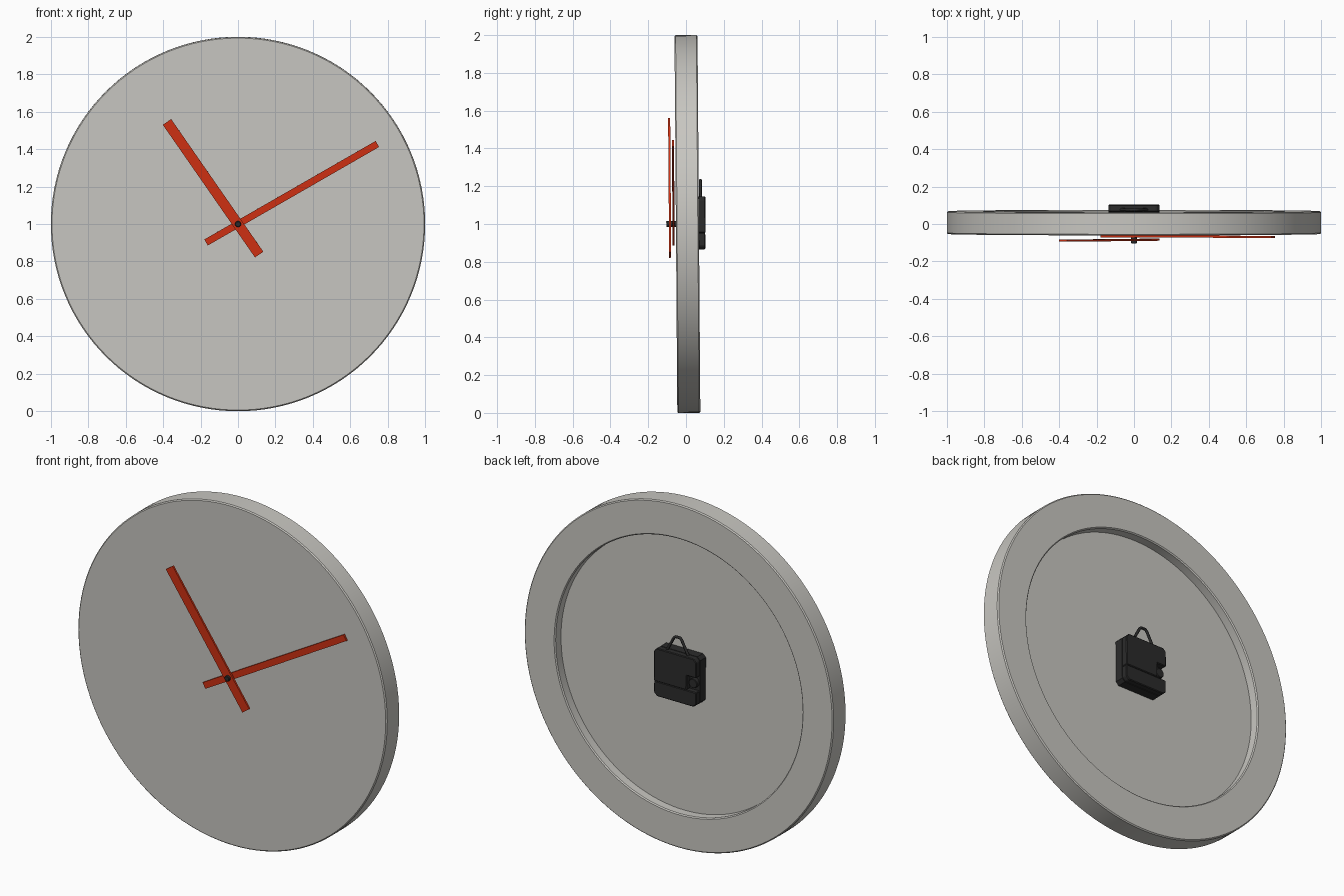
import bpy, bmesh, math
from mathutils import Matrix, Vector

cube = bpy.data.objects.get("Cube")
if cube:
    bpy.data.objects.remove(cube, do_unlink=True)


def material(name, rgb):
    m = bpy.data.materials.new(name)
    m.use_nodes = True
    m.diffuse_color = (*rgb, 1)
    m.node_tree.nodes["Principled BSDF"].inputs["Base Color"].default_value = (*rgb, 1)
    return m


GREY = material("warm grey", (0.58, 0.57, 0.535))
ORANGE = material("burnt orange", (0.62, 0.03, 0.006))
BLACK = material("soft black", (0.024, 0.024, 0.024))

# The clock leans very slightly forward about its centre
PLACE = Matrix.Translation((0, 0.0075, 1)) @ Matrix.Rotation(0.0075, 4, 'X')


def finish(name, bm, mat, smooth=False):
    bmesh.ops.recalc_face_normals(bm, faces=bm.faces)
    me = bpy.data.meshes.new(name)
    bm.to_mesh(me)
    bm.free()
    ob = bpy.data.objects.new(name, me)
    bpy.context.collection.objects.link(ob)
    me.materials.append(mat)
    ob.matrix_world = PLACE
    if smooth:
        bpy.ops.object.select_all(action='DESELECT')
        ob.select_set(True)
        bpy.context.view_layer.objects.active = ob
        bpy.ops.object.shade_smooth_by_angle(angle=math.radians(35))
    return ob


def lathe(name, profile, mat, steps, centre=(0, 0)):
    """Spin (radius, y) points about the y axis."""
    bm = bmesh.new()
    vs = [bm.verts.new((r, y, 0)) for r, y in profile]
    es = [bm.edges.new(p) for p in zip(vs, vs[1:])]
    bmesh.ops.spin(bm, geom=vs + es, cent=(0, 0, 0), axis=(0, 1, 0),
                   angle=math.tau, steps=steps)
    bmesh.ops.remove_doubles(bm, verts=bm.verts, dist=1e-5)
    bmesh.ops.translate(bm, verts=bm.verts, vec=(centre[0], 0, centre[1]))
    return finish(name, bm, mat, True)


def plate(name, outline, y0, y1, mat, bevel=0):
    """Extrude an (x, z) outline from y0 to y1."""
    bm = bmesh.new()
    face = bm.faces.new([bm.verts.new((x, y0, z)) for x, z in outline])
    out = bmesh.ops.extrude_face_region(bm, geom=[face])
    new = [v for v in out["geom"] if isinstance(v, bmesh.types.BMVert)]
    bmesh.ops.translate(bm, verts=new, vec=(0, y1 - y0, 0))
    ob = finish(name, bm, mat)
    if bevel:
        mod = ob.modifiers.new("edge", 'BEVEL')
        mod.width, mod.segments = bevel, 1
    return ob


def hand(name, degrees, tip, tail, width, y0, y1):
    d = Vector((math.cos(math.radians(degrees)), math.sin(math.radians(degrees))))
    n = Vector((-d.y, d.x)) * width / 2
    plate(name, [d * tip + n, d * tip - n, -d * tail - n, -d * tail + n], y0, y1, ORANGE)


# Round body with a recessed back
lathe("clock_body", [(0, -0.061), (0.994, -0.061), (1, -0.055), (1, 0.055),
                     (0.994, 0.061), (0.806, 0.061), (0.8, 0.055),
                     (0.8, 0.006), (0, 0.006)], GREY, 128)

# Hands and their spindle
hand("minute_hand", 29.9, 0.859, 0.197, 0.037, -0.079, -0.068)
hand("hour_hand", 124.8, 0.665, 0.198, 0.054, -0.098, -0.087)
lathe("spindle", [(0, -0.112), (0.013, -0.112), (0.016, -0.109),
                  (0.016, -0.06), (0, -0.06)], BLACK, 24)

# Movement case: base, notched upper cover and battery lid
L, R, BOTTOM, TOP = -0.137, 0.137, -0.135, 0.145
SEAM, NOTCH_TOP, NOTCH_X, c = -0.048, 0.037, -0.075, 0.018
plate("movement_base", [(L, BOTTOM + c), (L + c, BOTTOM), (R - c, BOTTOM), (R, BOTTOM + c),
                        (R, TOP - c), (R - c, TOP), (L + c, TOP), (L, TOP - c)],
      0.006, 0.058, BLACK)
plate("movement_cover", [(NOTCH_X, SEAM), (R, SEAM), (R, TOP - c), (R - c, TOP),
                         (L + c, TOP), (L, TOP - c), (L, NOTCH_TOP), (NOTCH_X, NOTCH_TOP)],
      0.058, 0.096, BLACK, 0.004)
plate("battery_lid", [(L, BOTTOM + c), (L + c, BOTTOM), (R - c, BOTTOM),
                      (R, BOTTOM + c), (R, SEAM), (L, SEAM)],
      0.058, 0.094, BLACK, 0.004)
lathe("setting_dial", [(0, 0.082), (0.024, 0.082), (0.027, 0.079), (0.027, 0.058), (0, 0.058)],
      BLACK, 24, (-0.106, -0.006))

# Hanging loop of bent wire
cu = bpy.data.curves.new("hanging_loop", 'CURVE')
cu.dimensions = '3D'
cu.bevel_depth, cu.bevel_resolution, cu.use_fill_caps = 0.008, 1, True
path = [(-0.072, 0.135), (-0.024, 0.224), (-0.014, 0.232),
        (0.014, 0.232), (0.024, 0.224), (0.072, 0.135)]
sp = cu.splines.new('POLY')
sp.points.add(len(path) - 1)
for p, (x, z) in zip(sp.points, path):
    p.co = (x, 0.07, z, 1)
loop = bpy.data.objects.new("hanging_loop", cu)
bpy.context.collection.objects.link(loop)
cu.materials.append(BLACK)
loop.matrix_world = PLACE
